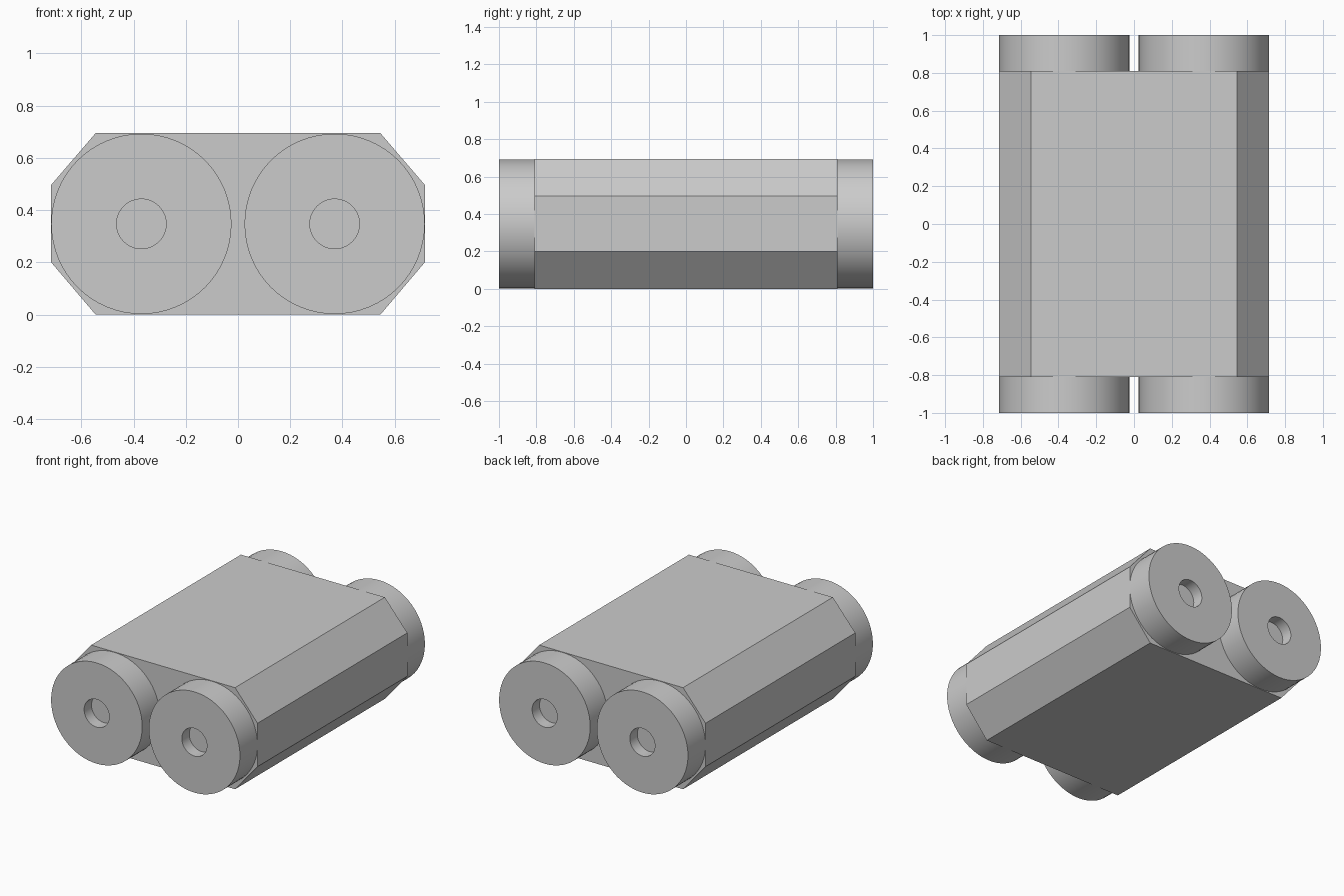
import bpy, bmesh, math
from mathutils import Vector, Matrix

cube = bpy.data.objects.get("Cube")
if cube:
    bpy.data.objects.remove(cube, do_unlink=True)

grey = bpy.data.materials.new("plain_grey")
grey.use_nodes = True
colour = (0.6, 0.6, 0.6, 1)
grey.diffuse_color = colour
grey.node_tree.nodes["Principled BSDF"].inputs["Base Color"].default_value = colour

HEIGHT, HALF_BODY, HALF_LENGTH = 0.695, 0.81, 1.0
WHEEL_X, WHEEL_R, HOLE_R, HOLE_DEPTH = 0.37, 0.345, 0.095, 0.08


def add_object(name, bm):
    bmesh.ops.recalc_face_normals(bm, faces=bm.faces)
    mesh = bpy.data.meshes.new(name)
    bm.to_mesh(mesh)
    bm.free()
    mesh.materials.append(grey)
    obj = bpy.data.objects.new(name, mesh)
    bpy.context.collection.objects.link(obj)
    return obj


# Body: chamfered octagon extruded along the length
corner = [(0.545, 0), (0.715, 0.2), (0.715, 0.497), (0.545, HEIGHT)]
outline = corner + [(-x, z) for x, z in reversed(corner)]
bm = bmesh.new()
face = bm.faces.new([bm.verts.new((x, -HALF_BODY, z)) for x, z in outline])
end = bmesh.ops.extrude_face_region(bm, geom=[face])
bmesh.ops.translate(bm, vec=(0, 2 * HALF_BODY, 0),
                    verts=[v for v in end["geom"] if isinstance(v, bmesh.types.BMVert)])
add_object("body", bm)


# End rollers: turned discs with a blind axle hole in the outer face
def add_roller(name, side_x, side_y):
    profile = [(0, HALF_LENGTH - HOLE_DEPTH), (HOLE_R, HALF_LENGTH - HOLE_DEPTH),
               (HOLE_R, HALF_LENGTH), (WHEEL_R, HALF_LENGTH),
               (WHEEL_R, HALF_BODY), (0, HALF_BODY)]
    bm = bmesh.new()
    verts = [bm.verts.new((r, side_y * y, 0)) for r, y in profile]
    edges = [bm.edges.new(pair) for pair in zip(verts, verts[1:])]
    bmesh.ops.spin(bm, geom=verts + edges, cent=(0, 0, 0), axis=(0, 1, 0),
                   angle=math.tau, steps=64)
    bmesh.ops.remove_doubles(bm, verts=bm.verts, dist=0.0005)
    obj = add_object(name, bm)
    obj.location = (side_x * WHEEL_X, 0, HEIGHT / 2)
    bpy.ops.object.select_all(action="DESELECT")
    obj.select_set(True)
    bpy.context.view_layer.objects.active = obj
    bpy.ops.object.shade_smooth_by_angle(angle=math.radians(30))


for end_name, side_y in (("front", -1), ("back", 1)):
    for side_name, side_x in (("left", 1), ("right", -1)):
        add_roller(f"{end_name}_{side_name}_roller", side_x, side_y)
